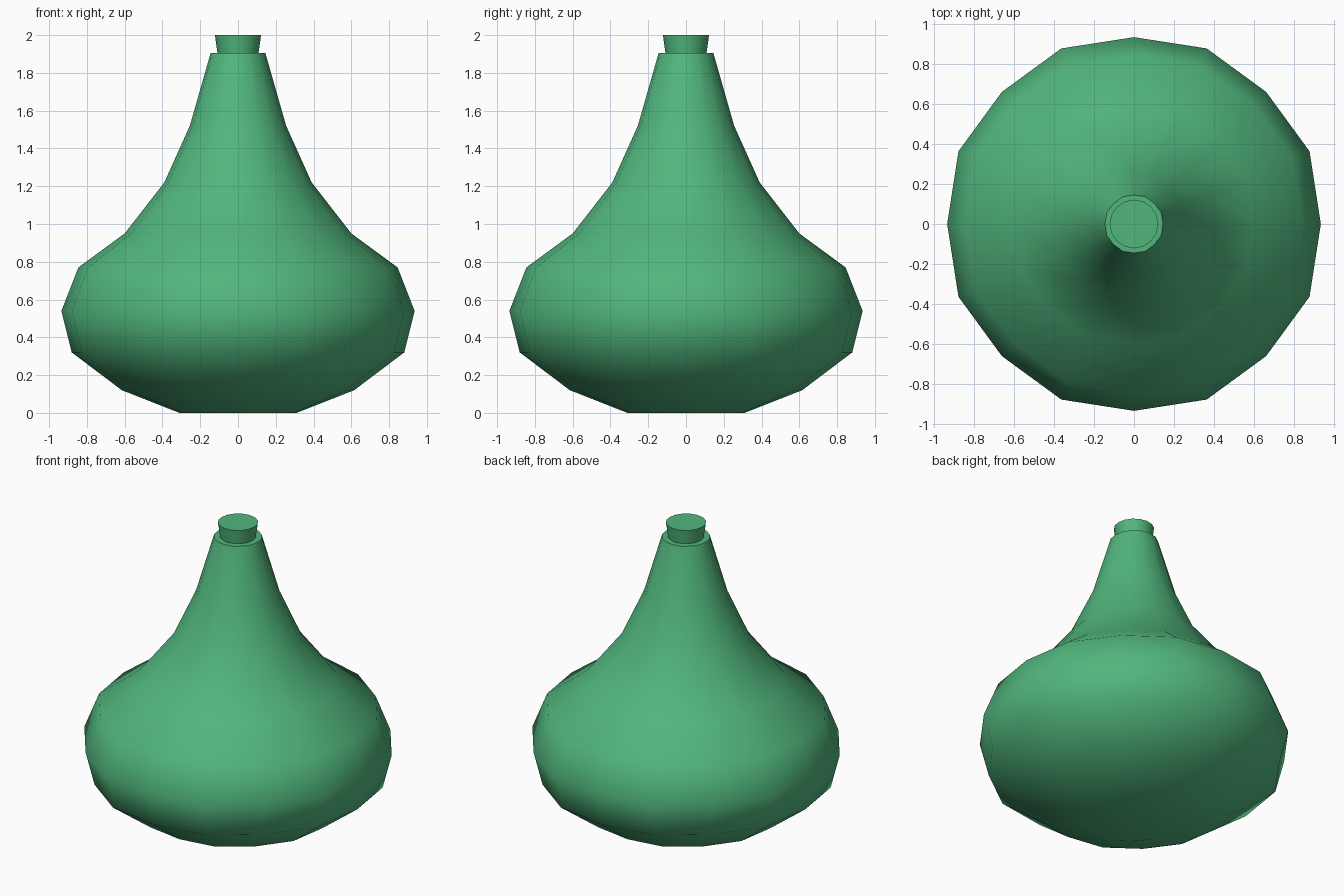
import bpy, bmesh, math

cube = bpy.data.objects.get("Cube")
if cube:
    bpy.data.objects.remove(cube, do_unlink=True)

SIDES = 16

green = bpy.data.materials.new("glass green")
green.use_nodes = True
colour = (0.082, 0.468, 0.204, 1)
green.diffuse_color = colour
green.node_tree.nodes["Principled BSDF"].inputs["Base Color"].default_value = colour


def lathe(name, profile, bulge=1.0):
    """Revolve (radius, height) points; bulge widens every second column."""
    bm = bmesh.new()
    rings = []
    for r, z in profile:
        ring = []
        for i in range(SIDES):
            a = math.tau * i / SIDES
            k = r * (bulge if i % 2 else 1)
            ring.append(bm.verts.new((k * math.cos(a), k * math.sin(a), z)))
        rings.append(ring)
    for low, high in zip(rings, rings[1:]):
        for i in range(SIDES):
            j = (i + 1) % SIDES
            bm.faces.new((low[i], low[j], high[j], high[i]))
    bm.faces.new(rings[0][::-1])
    bm.faces.new(rings[-1])
    mesh = bpy.data.meshes.new(name)
    bm.to_mesh(mesh)
    bm.free()
    mesh.materials.append(green)
    obj = bpy.data.objects.new(name, mesh)
    bpy.context.collection.objects.link(obj)
    bpy.ops.object.select_all(action='DESELECT')
    obj.select_set(True)
    bpy.context.view_layer.objects.active = obj
    bpy.ops.object.shade_smooth_by_angle(angle=math.radians(50))
    return obj


# Rounded flask with a tapering neck
lathe("flask_body", [(0.31, 0), (0.615, 0.12), (0.88, 0.32), (0.935, 0.54),
                     (0.845, 0.77), (0.6, 0.95), (0.39, 1.22),
                     (0.255, 1.52), (0.145, 1.905)], bulge=1.017)

# Stopper sitting in the mouth
lathe("stopper", [(0.108, 1.9), (0.122, 2.0)])
